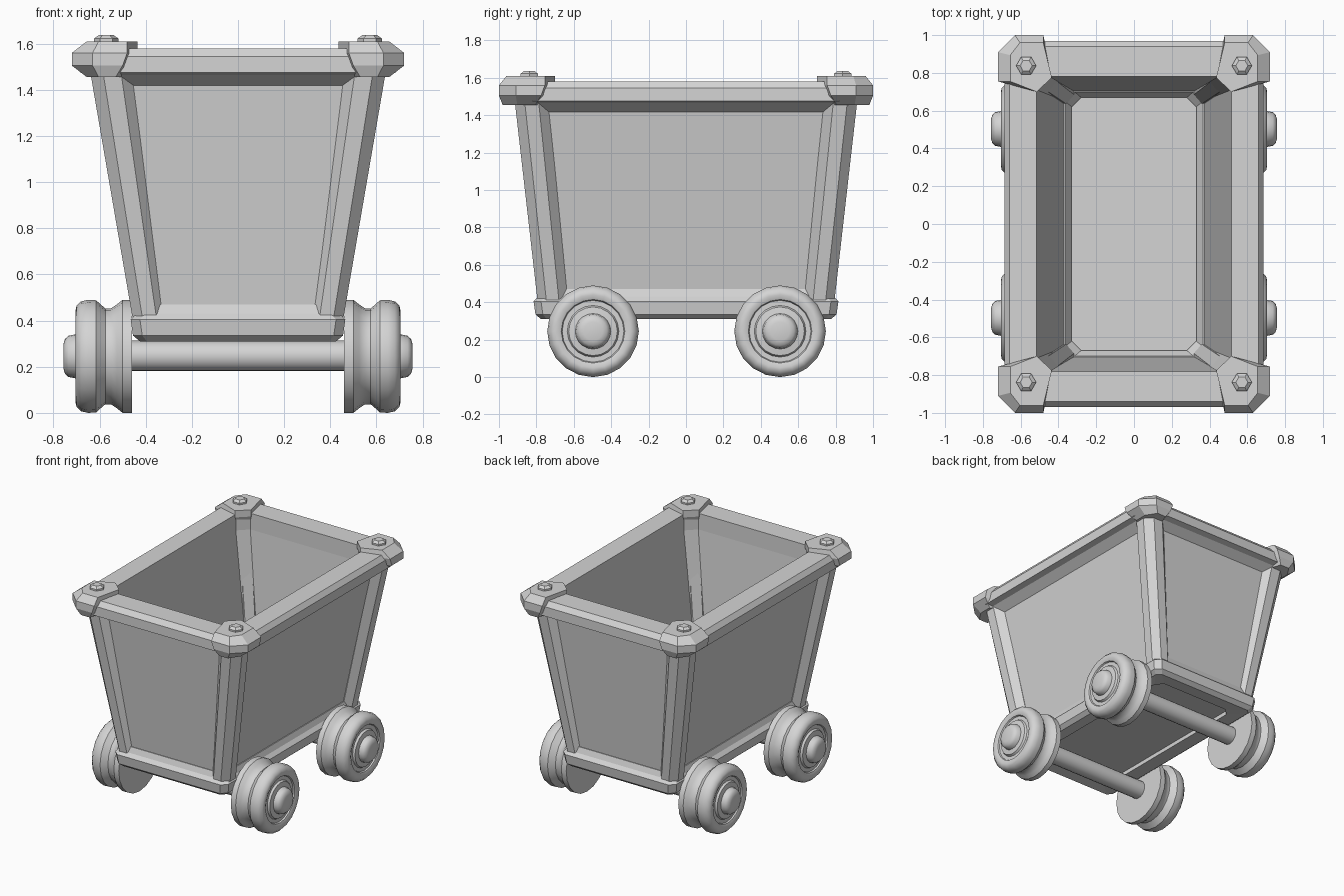
import bpy, bmesh
from math import sin, cos, pi, radians

cube = bpy.data.objects.get("Cube")
if cube:
    bpy.data.objects.remove(cube, do_unlink=True)

grey = bpy.data.materials.new("plain grey")
grey.use_nodes = True
grey.diffuse_color = (0.66, 0.66, 0.66, 1)
grey.node_tree.nodes["Principled BSDF"].inputs["Base Color"].default_value = (0.66, 0.66, 0.66, 1)


def skin(name, rings, closed=False, smooth=False):
    """Join rings of points with quads; close the tube or cap both ends."""
    bm = bmesh.new()
    loops = [[bm.verts.new(p) for p in ring] for ring in rings]
    pairs = list(zip(loops, loops[1:]))
    if closed:
        pairs.append((loops[-1], loops[0]))
    else:
        bm.faces.new(loops[0])
        bm.faces.new(loops[-1])
    for a, b in pairs:
        for i in range(len(a)):
            j = (i + 1) % len(a)
            bm.faces.new((a[i], a[j], b[j], b[i]))
    bmesh.ops.recalc_face_normals(bm, faces=bm.faces)
    mesh = bpy.data.meshes.new(name)
    bm.to_mesh(mesh)
    bm.free()
    mesh.materials.append(grey)
    obj = bpy.data.objects.new(name, mesh)
    bpy.context.collection.objects.link(obj)
    if smooth:
        bpy.ops.object.select_all(action='DESELECT')
        obj.select_set(True)
        bpy.context.view_layer.objects.active = obj
        bpy.ops.object.shade_smooth_by_angle(angle=radians(35))


def box_ring(hx, hy, z, c=0.01):
    """Rectangle with clipped corners."""
    quarter = [(hx, hy - c), (hx - c, hy)]
    pts = quarter + [(-x, y) for x, y in reversed(quarter)]
    pts += [(-x, -y) for x, y in pts]
    return [(x, y, z) for x, y in pts]


def octagon(cx, cy, hx, hy, z):
    r = 1 / cos(pi / 8)
    return [(cx + hx * r * cos((i + .5) * pi / 4), cy + hy * r * sin((i + .5) * pi / 4), z)
            for i in range(8)]


def lathe_x(name, profile, y, z, side=1, n=20):
    """Revolve (x, radius) points about an axle line."""
    skin(name, [[(side * x, y + r * sin(2 * pi * i / n), z + r * cos(2 * pi * i / n))
                 for i in range(n)] for x, r in profile], smooth=True)


# Tub: sloping walls, floor, top rim and bottom frame
skin("tub_walls", [box_ring(.365, .70, .42, .05), box_ring(.515, .78, 1.46, .07),
                   box_ring(.585, .87, 1.46), box_ring(.41, .765, .42)], closed=True)
skin("tub_floor", [box_ring(.36, .70, .35), box_ring(.36, .70, .40)])
skin("top_rim", [box_ring(.515, .78, 1.44, .07), box_ring(.575, .86, 1.415, .08),
                 box_ring(.64, .925, 1.465, .12), box_ring(.685, .97, 1.475, .15),
                 box_ring(.685, .97, 1.545, .15), box_ring(.66, .94, 1.58, .13),
                 box_ring(.515, .78, 1.58, .07)], closed=True)
skin("bottom_frame", [box_ring(.33, .67, .32, .05), box_ring(.425, .775, .31, .03),
                      box_ring(.455, .805, .335, .04), box_ring(.465, .815, .405, .04),
                      box_ring(.44, .79, .43, .04), box_ring(.425, .775, .47, .03),
                      box_ring(.365, .70, .47, .05), box_ring(.33, .67, .42, .05)],
     closed=True)


def bracket_ring(sx, sy, z, dx, dy, end=0, inner=0):
    """Corner cap outline; dx, dy inset the outer sides, end and inner the rest."""
    pts = [(.48 + end, 1 - dy), (.63 - dx * .4, 1 - dy), (.72 - dx, .91 - dy * .4),
           (.72 - dx, .755 + end), (.515 + inner, .70 + inner), (.435 + inner, .775 + inner)]
    return [(sx * x, sy * y, z) for x, y in pts]


def bolt_ring(cx, cy, r, z):
    return [(cx + r * cos(i * pi / 3), cy + r * sin(i * pi / 3), z) for i in range(6)]


# Corner posts, brackets and bolts
for sx, side in ((1, "left"), (-1, "right")):
    for sy, end in ((-1, "front"), (1, "back")):
        tag = f"{end}_{side}"
        skin(f"post_{tag}", [octagon(sx * .382, sy * .712, .073, .081, .40),
                             octagon(sx * .545, sy * .825, .094, .09, 1.47)])
        skin(f"bracket_{tag}", [bracket_ring(sx, sy, 1.455, .065, .02, .05, .04),
                                bracket_ring(sx, sy, 1.505, 0, 0, .02, .015),
                                bracket_ring(sx, sy, 1.56, 0, 0),
                                bracket_ring(sx, sy, 1.61, .065, .04)])
        bx, by = sx * .571, sy * .838
        skin(f"bolt_{tag}", [bolt_ring(bx, by, .053, 1.60), bolt_ring(bx, by, .053, 1.622),
                             bolt_ring(bx, by, .032, 1.637)])

# Axles and grooved wheels
wheel = [(.46, .06), (.46, .245), (.50, .245), (.525, .225), (.55, .208), (.575, .208),
         (.595, .225), (.615, .243), (.65, .245), (.68, .238), (.70, .218), (.705, .195),
         (.695, .17), (.685, .165), (.685, .138), (.70, .13), (.705, .095),
         (.735, .089), (.75, .075), (.757, .05)]
for y, end in ((-.497, "front"), (.503, "back")):
    lathe_x(f"axle_{end}", [(-.48, .066), (.48, .066)], y, .247)
    for s, side in ((1, "left"), (-1, "right")):
        lathe_x(f"wheel_{end}_{side}", wheel, y, .245, s)
